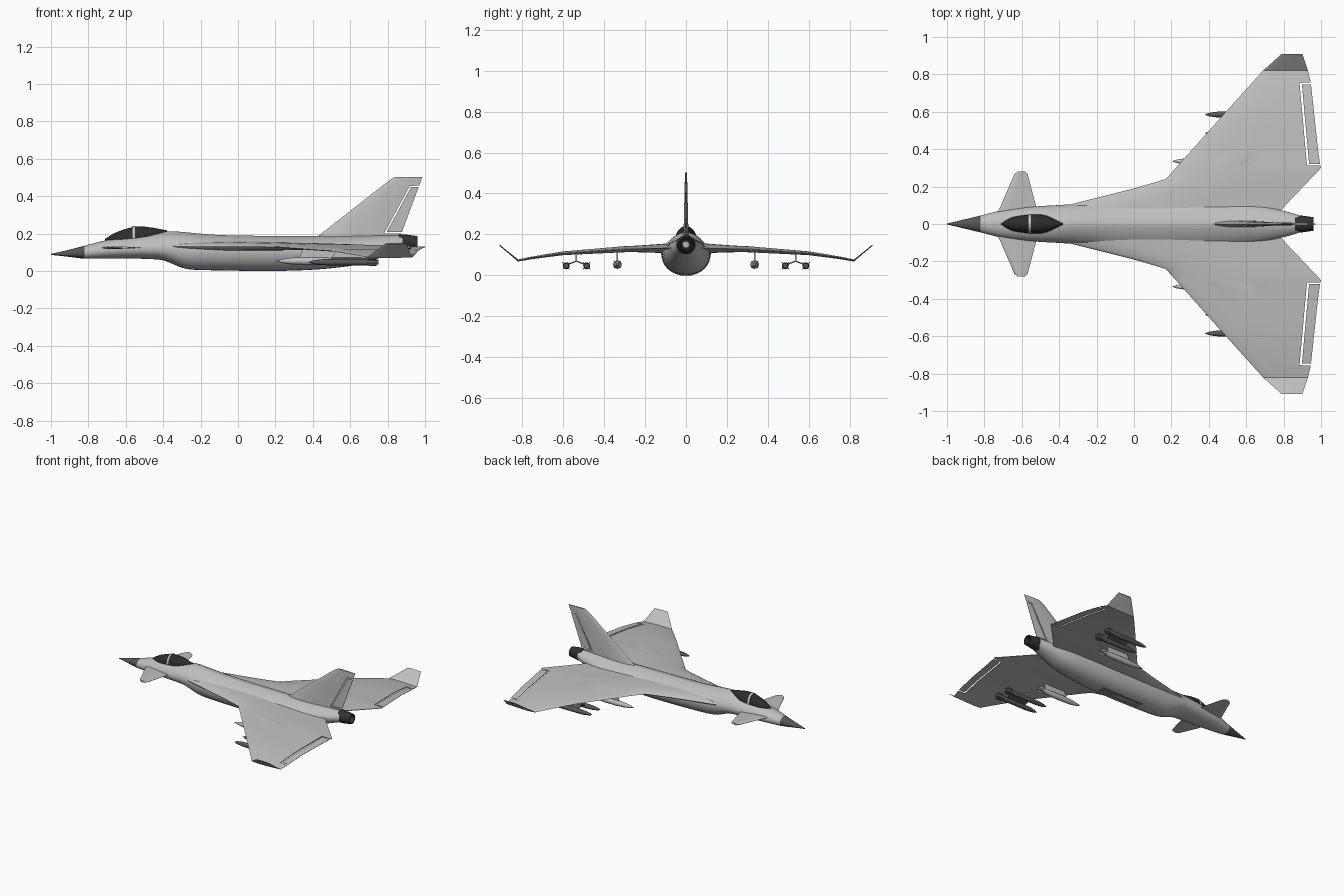
import bpy, bmesh, math
from mathutils import Vector

if "Cube" in bpy.data.objects:
    bpy.data.objects.remove(bpy.data.objects["Cube"])


def mat(name, r, g, b):
    m = bpy.data.materials.new(name)
    m.diffuse_color = (r, g, b, 1)
    m.use_nodes = True
    m.node_tree.nodes["Principled BSDF"].inputs["Base Color"].default_value = m.diffuse_color
    return m


GREY = mat("light grey", 0.52, 0.52, 0.52)
DARK = mat("nose grey", 0.09, 0.09, 0.09)
GLASS = mat("canopy black", 0.025, 0.025, 0.028)
NOZZLE = mat("nozzle black", 0.03, 0.03, 0.03)
STORE = mat("missile grey", 0.1, 0.1, 0.1)
PANEL = mat("belly panel grey", 0.22, 0.22, 0.21)


def table(rows, v):
    """Linear lookup in (key, value) pairs."""
    for (a, p), (b, q) in zip(rows, rows[1:]):
        if v <= b:
            return p + (q - p) * (v - a) / (b - a)
    return rows[-1][1]


def smooth(rows, n):
    """Catmull-Rom resampling of section rows."""
    out = []
    for i in range(len(rows) - 1):
        p = [Vector(rows[max(0, min(len(rows) - 1, i + k))]) for k in (-1, 0, 1, 2)]
        for j in range(n):
            t = j / n
            out.append(p[1] + 0.5 * t * (p[2] - p[0] + t * (2 * p[0] - 5 * p[1] + 4 * p[2] - p[3]
                       + t * (3 * (p[1] - p[2]) + p[3] - p[0]))))
    return out + [Vector(rows[-1])]


def loft(name, rings, mats, mirror=False, pick=None, angle=35):
    bm = bmesh.new()
    vs = [[bm.verts.new(p) for p in r] for r in rings]
    n = len(vs[0])
    for a, b in zip(vs, vs[1:]):
        for i in range(n):
            bm.faces.new((a[i], a[(i + 1) % n], b[(i + 1) % n], b[i]))
    bm.faces.new(vs[0])
    bm.faces.new(vs[-1])
    bmesh.ops.remove_doubles(bm, verts=bm.verts, dist=1e-5)
    bmesh.ops.recalc_face_normals(bm, faces=bm.faces)
    if pick:
        for f in bm.faces:
            f.material_index = pick(f.calc_center_median())
    me = bpy.data.meshes.new(name)
    bm.to_mesh(me)
    bm.free()
    for m in mats:
        me.materials.append(m)
    ob = bpy.data.objects.new(name, me)
    bpy.context.collection.objects.link(ob)
    if mirror:
        ob.modifiers.new("mirror", 'MIRROR').use_axis = (False, True, False)
    bpy.ops.object.select_all(action='DESELECT')
    bpy.context.view_layer.objects.active = ob
    ob.select_set(True)
    bpy.ops.object.shade_smooth_by_angle(angle=math.radians(angle))
    return ob


def section(x, hw, top, bot, mid, ex, n=32):
    """Body cross-section; ex shapes the upper half (2 = round, less = peaked)."""
    ring = []
    for i in range(n):
        a = 2 * math.pi * i / n
        c, s = math.cos(a), math.sin(a)
        e = 2 / ex if s > 0 else 0.9
        y = hw * math.copysign(abs(c) ** e, c)
        z = mid + ((top - mid) * abs(s) ** e if s > 0 else -(mid - bot) * abs(s) ** e)
        ring.append((x, y, z))
    return ring


# fuselage: x, half width, top, bottom, widest height, upper shape
body = [(-1, .002, .091, .086, .088, 2), (-.9, .026, .114, .075, .094, 2), (-.82, .045, .135, .066, .1, 2),
        (-.7, .074, .165, .066, .112, 2), (-.55, .092, .188, .066, .12, 1.9), (-.42, .1, .205, .06, .122, 1.8),
        (-.36, .104, .212, .042, .122, 1.7), (-.27, .11, .206, .01, .12, 1.6), (-.1, .12, .192, .003, .12, 1.45),
        (.2, .122, .187, 0, .12, 1.4), (.45, .115, .187, .01, .12, 1.4), (.65, .1, .189, .036, .125, 1.5),
        (.8, .07, .19, .085, .14, 1.7), (.88, .048, .19, .112, .15, 2)]
loft("fuselage", [section(*r) for r in smooth(body, 4)], [GREY, DARK], pick=lambda c: int(c.x < -.82))

# canopy and its hoop
cano = [(-.71, .003, .172, .16, .165, 2), (-.65, .036, .207, .15, .165, 2), (-.55, .05, .237, .15, .175, 2),
        (-.47, .045, .233, .16, .185, 2), (-.38, .003, .217, .19, .205, 2)]
loft("canopy", [section(*r) for r in smooth(cano, 6)], [GLASS])
loft("canopy_hoop", [section(-.565, .0505, .239, .15, .174, 2), section(-.55, .052, .2405, .15, .175, 2)], [GREY])


# tail nozzle with a pale core
def tube(name, prof, y, z, m, n=16, mirror=False):
    loft(name, [[(x, y + r * math.cos(2 * math.pi * i / n), z + r * math.sin(2 * math.pi * i / n))
                 for i in range(n)] for x, r in prof], [m], mirror)


tube("nozzle", [(.86, .046), (.89, .046), (.96, .036), (.96, .03), (.9, .026)], 0, .15, NOZZLE)
tube("nozzle_core", [(.895, .02), (.93, .016)], 0, .15, GREY)


# thin lifting surfaces
def profile(f):
    return min(1, (max(f, 0) / .2) ** .5) * min(1, (1 - f) / .6 + .1)


def panel(name, rows, chord, place, mirror=False, n=14):
    """rows: (span, x0, x1); chord(span) -> full x range; place(span, x, t) -> point."""
    rings = []
    for s, x0, x1 in rows:
        a, b = chord(s)
        xs = [x0 + (x1 - x0) * (1 - math.cos(math.pi * i / n)) / 2 for i in range(n + 1)]
        t = [profile((x - a) / (b - a)) for x in xs]
        rings.append([place(s, x, k) for x, k in zip(xs, t)] +
                     [place(s, x, -k) for x, k in reversed(list(zip(xs, t)))])
    loft(name, rings, [GREY], mirror)


LE = [(.06, -.47), (.1, -.36), (.19, 0), (.24, .17), (.71, .59), (.82, .69), (.91, .79)]
TE = [(.06, .775), (.09, .80), (.3, 1), (.34, .99), (.76, .945), (.82, .93), (.91, .9)]
MID = [(.06, .133), (.3, .128), (.6, .108), (.74, .088), (.82, .073), (.91, .147)]
HALF = [(.06, .026), (.12, .022), (.24, .016), (.5, .011), (.82, .005), (.91, .003)]


def wing_chord(y):
    return table(LE, y), table(TE, y)


def wing_place(y, x, t):
    return (x, y, table(MID, y) + t * table(HALF, y))


def slot(y):
    return .925 - (y - .31) * .04 / .445


# wing with a cut-out for the flap, then the flap
wing = [(y, *wing_chord(y)) for y in (.06, .1, .145, .19, .24, .3, .312)]
wing += [(y, table(LE, y), slot(y)) for y in (.313, .4, .5, .6, .68, .755)]
wing += [(y, *wing_chord(y)) for y in (.756, .79, .82, .85, .88, .91)]
panel("wing", wing, wing_chord, wing_place, True)
panel("flap", [(y, slot(y) + .012, table(TE, y)) for y in (.322, .4, .5, .6, .68, .746)],
      wing_chord, wing_place, True)


# canards
def canard_chord(y):
    return (table([(.04, -.74), (.08, -.72), (.265, -.64), (.28, -.622)], y),
            table([(.04, -.5), (.1, -.525), (.265, -.568), (.28, -.582)], y))


panel("canard", [(y, *canard_chord(y)) for y in (.04, .08, .1, .18, .265, .28)], canard_chord,
      lambda y, x, t: (x, y, .124 + t * .007), True)


# tail fin with a cut-out for the rudder
def fin_chord(z):
    return (table([(.16, .395), (.485, .81), (.503, .84)], z), .87 + (z - .19) * .115 / .31)


def hinge(z):
    return .775 + (z - .19) * .145 / .267


def fin_place(z, x, t):
    return (x, t * table([(.16, .018), (.25, .011), (.503, .005)], z), z)


fin = [(.16, *fin_chord(.16)), (.2, *fin_chord(.2))]
fin += [(z, fin_chord(z)[0], hinge(z)) for z in (.201, .25, .35, .455)]
fin += [(z, *fin_chord(z)) for z in (.456, .485, .503)]
panel("tail_fin", fin, fin_chord, fin_place)
panel("rudder", [(z, hinge(z) + .01, fin_chord(z)[1]) for z in (.207, .3, .449)], fin_chord, fin_place)


# underwing stores
def slab(name, x0, x1, a, b, w, m, sweep=0):
    """Plate of thickness w between (y, z) points a and b."""
    d = Vector((b[0] - a[0], b[1] - a[1])).normalized() * w / 2
    rings = [[(x0 + s, p[0] - d.y, p[1] + d.x), (x0 + s, p[0] + d.y, p[1] - d.x),
              (x1, p[0] + d.y, p[1] - d.x), (x1, p[0] - d.y, p[1] + d.x)]
             for p, s in ((a, 0), (b, sweep))]
    loft(name, rings, [m], True)


def fins(name, x0, x1, y, z, r, m):
    for k in range(4):
        a = math.pi * (k + .5) / 2
        slab(name, x0, x1, (y, z), (y + r * math.cos(a), z + r * math.sin(a)), .003, m, .03)


tube("drop_tank", [(.205, .001), (.23, .009), (.28, .017), (.35, .021), (.45, .021), (.53, .014), (.59, .004)],
     .335, .053, GREY, mirror=True)
fins("tank_fin", .51, .58, .335, .053, .024, GREY)
slab("tank_pylon", .32, .52, (.335, .06), (.335, .12), .008, GREY, .03)
for y in (.485, .585):
    tube("missile", [(.38, .001), (.4, .009), (.44, .015), (.48, .017), (.72, .017), (.75, .012)],
         y, .047, STORE, mirror=True)
    fins("missile_fin", .67, .74, y, .047, .026, STORE)
    slab("rack_arm", .5, .66, (y, .05), (.535, .07), .006, STORE)
slab("rack_pylon", .5, .68, (.535, .066), (.535, .108), .008, GREY, .02)

# belly panel following the keel
loft("belly_panel", [[(x, -.03, z + .006), (x, .03, z + .006), (x, .03, z), (x, -.03, z)]
                     for x, z in ((-.05, .002), (.1, .0005), (.2, 0), (.3, .002))], [PANEL])
